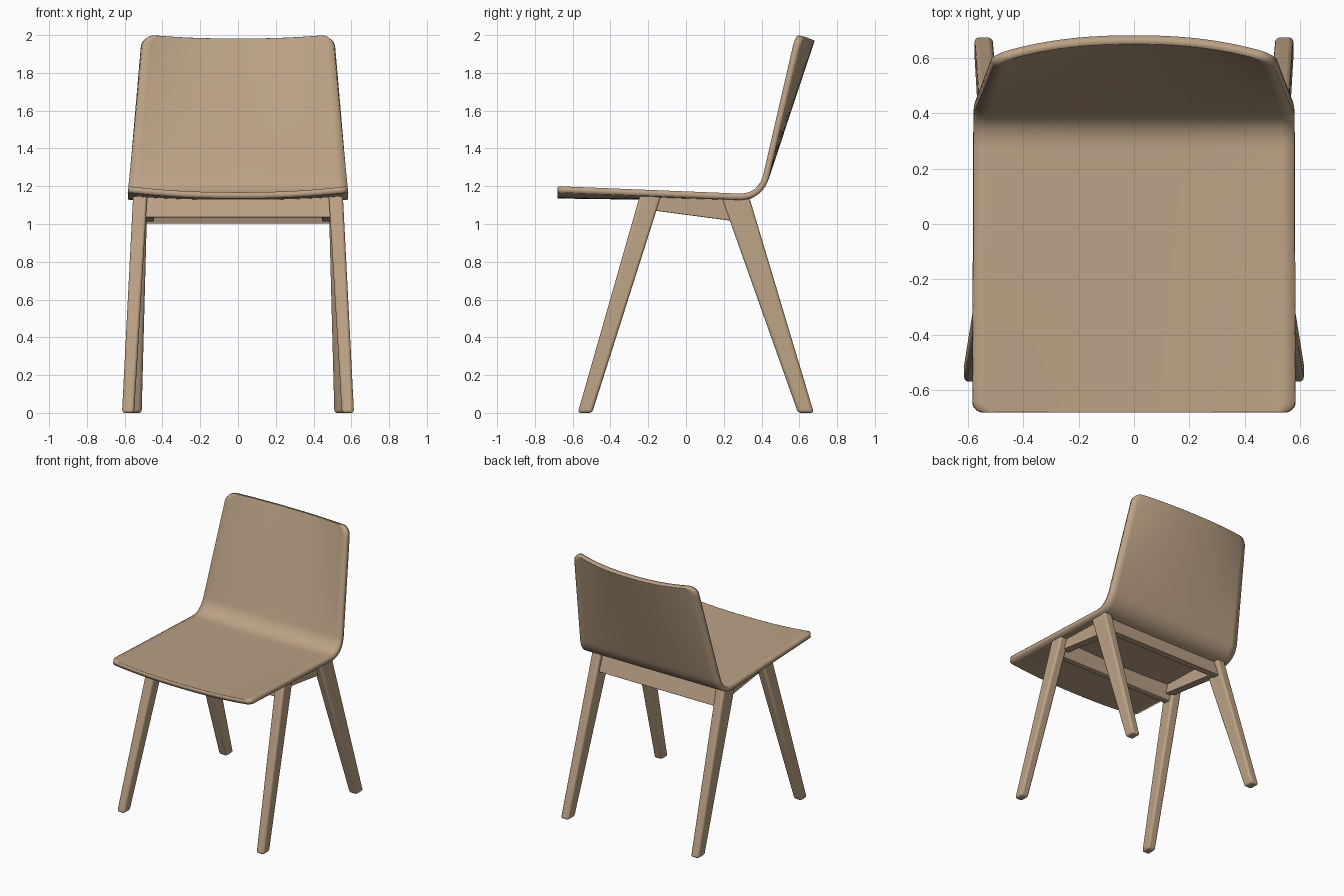
import bpy, math
from mathutils import Vector

cube = bpy.data.objects.get("Cube")
if cube:
    bpy.data.objects.remove(cube, do_unlink=True)

wood = bpy.data.materials.new("tan_wood")
wood.use_nodes = True
colour = (0.50, 0.36, 0.235, 1)
wood.diffuse_color = colour
wood.node_tree.nodes["Principled BSDF"].inputs["Base Color"].default_value = colour


def add_object(name, verts, faces):
    mesh = bpy.data.meshes.new(name)
    mesh.from_pydata(verts, [], faces)
    mesh.materials.append(wood)
    obj = bpy.data.objects.new(name, mesh)
    bpy.context.collection.objects.link(obj)
    return obj


def smooth(obj, degrees):
    bpy.ops.object.select_all(action='DESELECT')
    obj.select_set(True)
    bpy.context.view_layer.objects.active = obj
    bpy.ops.object.shade_smooth_by_angle(angle=math.radians(degrees))


def bent_path(start, corner, end, seat_steps, back_steps, fillet=0.11):
    """Two straight runs joined by a rounded bend, as (y, z) points."""
    a, c, b = Vector(start), Vector(corner), Vector(end)
    p = c + (a - c).normalized() * fillet
    q = c + (b - c).normalized() * fillet
    points = [a.lerp(p, t) for t in seat_steps]
    for i in range(13):
        t = i / 12
        points.append(p.lerp(c, t).lerp(c.lerp(q, t), t))
    return points + [q.lerp(b, t) for t in back_steps]


# Seat shell: centre and edge profiles blended across the width
CORNER_STEPS = 6
FRONT_R, TOP_R = 0.04, 0.06
turns = [i / CORNER_STEPS * math.pi / 2 for i in range(CORNER_STEPS + 1)]
seat_steps = [FRONT_R * (1 - math.cos(a)) for a in turns] + [i / 8 for i in range(1, 8)]
back_steps = [i / 8 for i in range(1, 8)]
back_steps += [1 - TOP_R * 1.35 * (1 - math.cos(a)) for a in reversed(turns)]
centre = bent_path((-0.68, 1.168), (0.375, 1.153), (0.65, 1.982), seat_steps, back_steps)
edge = bent_path((-0.68, 1.2), (0.385, 1.157), (0.58, 2.004), seat_steps, back_steps)

rows, columns = len(centre), 24
verts = []
for i, (mid, side) in enumerate(zip(centre, edge)):
    width = 0.58 - max(0, side.y - 1.2) * 0.1
    half = width
    if i <= CORNER_STEPS:
        half -= FRONT_R * (1 - math.sin(turns[i]))
    if rows - 1 - i <= CORNER_STEPS:
        half -= TOP_R * (1 - math.sin(turns[rows - 1 - i]))
    for j in range(columns + 1):
        x = half * (2 * j / columns - 1)
        y, z = mid.lerp(side, abs(x / width) ** 2.3)
        verts.append((x, y, z))
n = columns + 1
faces = [(i * n + j, i * n + j + 1, (i + 1) * n + j + 1, (i + 1) * n + j)
         for i in range(rows - 1) for j in range(columns)]
shell = add_object("seat_shell", verts, faces)
thick = shell.modifiers.new("thickness", 'SOLIDIFY')
thick.thickness = 0.033
thick.offset = -1
smooth(shell, 40)


def prism(name, outline, low_x, high_x, bevel, mirror=True):
    """Solid from a side outline (two low points, two high points)."""
    spans = (low_x, low_x, high_x, high_x)
    verts = [(span[k], y, z) for k in (0, 1) for span, (y, z) in zip(spans, outline)]
    faces = [(3, 2, 1, 0), (4, 5, 6, 7)]
    faces += [(i, (i + 1) % 4, (i + 1) % 4 + 4, i + 4) for i in range(4)]
    for sign, prefix in ((1, "left_"), (-1, "right_")) if mirror else ((1, ""),):
        part = add_object(prefix + name, [(sign * x, y, z) for x, y, z in verts],
                          faces if sign < 0 else [f[::-1] for f in faces])
        part.data.validate()
        # Make every face point outward
        middle = sum((v.co for v in part.data.vertices), Vector()) / 8
        if (part.data.polygons[0].center - middle).dot(part.data.polygons[0].normal) < 0:
            part.data.flip_normals()
        rounding = part.modifiers.new("rounded_edges", 'BEVEL')
        rounding.width = bevel
        rounding.segments = 3
        smooth(part, 40)


# Legs
prism("front_leg", [(-0.573, 0), (-0.497, 0), (-0.13, 1.155), (-0.243, 1.155)],
      (0.55, 0.614), (0.48, 0.555), 0.015)
prism("back_leg", [(0.593, 0), (0.677, 0), (0.335, 1.142), (0.188, 1.142)],
      (0.51, 0.576), (0.48, 0.552), 0.015)

# Rails under the seat
prism("side_rail", [(-0.2, 1.075), (0.27, 1.013), (0.24, 1.135), (-0.18, 1.15)],
      (0.445, 0.505), (0.445, 0.505), 0.004)
prism("front_rail", [(-0.245, 1.035), (-0.195, 1.035), (-0.16, 1.145), (-0.21, 1.145)],
      (-0.5, 0.5), (-0.5, 0.5), 0.004, mirror=False)
prism("back_rail", [(0.295, 1.002), (0.345, 1.002), (0.3, 1.138), (0.25, 1.138)],
      (-0.5, 0.5), (-0.5, 0.5), 0.004, mirror=False)
